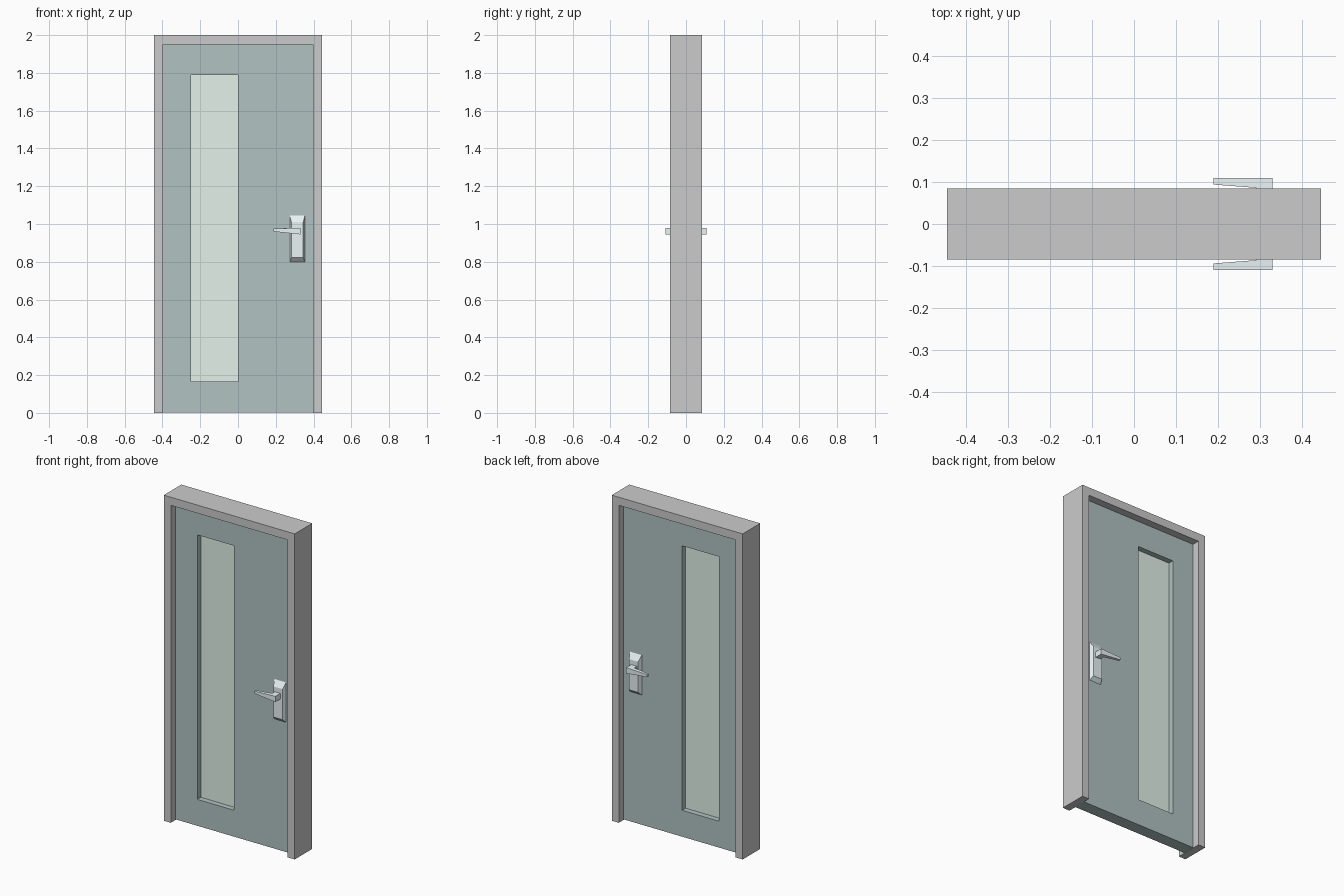
import bpy, bmesh

if "Cube" in bpy.data.objects:
    bpy.data.objects.remove(bpy.data.objects["Cube"])


def material(name, rgb):
    m = bpy.data.materials.new(name)
    m.diffuse_color = (*rgb, 1)
    m.use_nodes = True
    m.node_tree.nodes["Principled BSDF"].inputs["Base Color"].default_value = m.diffuse_color
    return m


def rect(x0, x1, z0, z1, y):
    return [(x0, y, z0), (x1, y, z0), (x1, y, z1), (x0, y, z1)]


def loft(name, loops, mat=None, cyclic=False, mirror=False):
    """Bridge matching loops; close them into a ring, or cap both ends."""
    bm = bmesh.new()
    rows = [[bm.verts.new(p) for p in loop] for loop in loops]
    n = len(rows[0])
    pairs = list(zip(rows, rows[1:])) + ([(rows[-1], rows[0])] if cyclic else [])
    for a, b in pairs:
        for i in range(n):
            j = (i + 1) % n
            bm.faces.new((a[i], a[j], b[j], b[i]))
    if not cyclic:
        bm.faces.new(rows[0])
        bm.faces.new(rows[-1])
    bmesh.ops.recalc_face_normals(bm, faces=bm.faces)
    me = bpy.data.meshes.new(name)
    bm.to_mesh(me)
    bm.free()
    ob = bpy.data.objects.new(name, me)
    bpy.context.collection.objects.link(ob)
    if mat:
        me.materials.append(mat)
    if mirror:
        mod = ob.modifiers.new("both_sides", 'MIRROR')
        mod.use_axis = (False, True, False)
        mod.use_mirror_merge = False
    return ob


slate = material("slate_paint", (0.44, 0.54, 0.54))
pane = material("pale_glass", (0.76, 0.88, 0.81))
metal = material("handle_metal", (0.82, 0.9, 0.92))

D = 0.085    # half depth of the frame
T = 0.038    # half thickness of the door leaf

# Frame: two jambs and a head in one U-shaped profile
W, w = 0.445, 0.397
u = [(-W, 0), (-W, 2), (W, 2), (W, 0), (w, 0), (w, 1.95), (-w, 1.95), (-w, 0)]
loft("door_frame", [[(x, y, z) for x, z in u] for y in (-D, D)])

# Door leaf with its window opening
outer, hole = (-w, w, 0.003, 1.95), (-0.25, 0.0, 0.165, 1.79)
loft("door_leaf", [rect(*outer, -T), rect(*outer, T),
                   rect(*hole, T), rect(*hole, -T)], slate, cyclic=True)

# Glass pane
loft("window_glass", [rect(*hole, -0.004), rect(*hole, 0.004)], pane)

# Bevelled handle plate, both sides
loft("handle_plate", [rect(0.274, 0.354, 0.80, 1.045, -T),
                      rect(0.283, 0.345, 0.822, 1.01, -0.06)], metal, mirror=True)

# Lever, both sides: L-shaped plan with a height that tapers to the tip
plan = [  # x, y, bottom z, top z
    (0.33, -0.058, 0.945, 0.98), (0.33, -0.109, 0.945, 0.98),
    (0.189, -0.109, 0.96, 0.975), (0.189, -0.094, 0.96, 0.975),
    (0.292, -0.086, 0.949, 0.98), (0.292, -0.058, 0.949, 0.98)]
loft("handle_lever", [[(x, y, a) for x, y, a, b in plan],
                      [(x, y, b) for x, y, a, b in plan]], metal, mirror=True)
